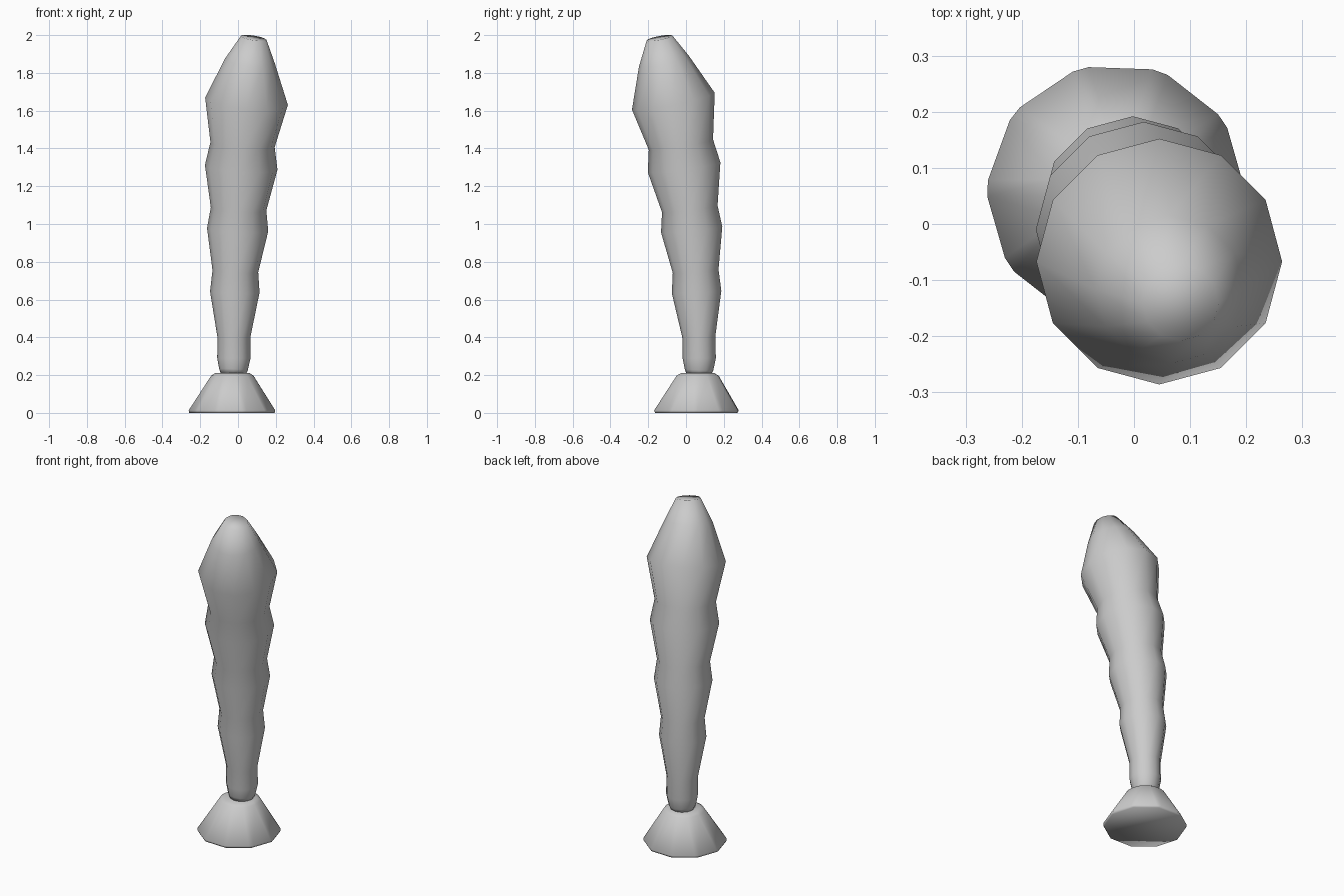
import bpy, bmesh, math
from mathutils import Vector

if "Cube" in bpy.data.objects:
    bpy.data.objects.remove(bpy.data.objects["Cube"])

# Leaning axis of the shaft: (x, y, z, radius) for each ring
RINGS = [
    (-0.026, 0.067, 0.205, 0.066), (-0.024, 0.069, 0.23, 0.076),
    (-0.022, 0.070, 0.29, 0.088), (-0.022, 0.068, 0.40, 0.087),
    (-0.017, 0.056, 0.64, 0.131), (-0.014, 0.051, 0.75, 0.121),
    (-0.002, 0.030, 0.97, 0.162), (0.003, 0.020, 1.08, 0.147),
    (0.017, -0.010, 1.30, 0.192), (0.024, -0.027, 1.42, 0.170),
    (0.045, -0.067, 1.65, 0.219), (0.064, -0.117, 1.862, 0.132),
    (0.083, -0.140, 1.985, 0.068),
]
SIDES = 12


def make_object(name, bm):
    bmesh.ops.recalc_face_normals(bm, faces=bm.faces)
    mesh = bpy.data.meshes.new(name)
    bm.to_mesh(mesh)
    bm.free()
    obj = bpy.data.objects.new(name, mesh)
    bpy.context.collection.objects.link(obj)
    return obj


# Bumpy tapering shaft: rings tilted square to the axis, then bridged
bm = bmesh.new()
loops = []
for i, (x, y, z, r) in enumerate(RINGS):
    a = Vector(RINGS[max(i - 1, 0)][:3])
    b = Vector(RINGS[min(i + 1, len(RINGS) - 1)][:3])
    t = b - a
    sx, sy = t.x / t.z, t.y / t.z
    loop = []
    for k in range(SIDES):
        ang = 2 * math.pi * k / SIDES
        dx, dy = r * math.cos(ang), r * math.sin(ang)
        loop.append(bm.verts.new((x + dx, y + dy, z - sx * dx - sy * dy)))
    loops.append(loop)
for lo, hi in zip(loops, loops[1:]):
    for k in range(SIDES):
        n = (k + 1) % SIDES
        bm.faces.new((lo[k], lo[n], hi[n], hi[k]))
bm.faces.new(loops[0])
bm.faces.new(loops[-1])
shaft = make_object("shaft", bm)
for p in shaft.data.polygons:
    p.use_smooth = True

# Ten-sided flared foot with softened edges
bm = bmesh.new()
bottom, top = [], []
for k in range(10):
    ang = math.radians(-2 + 36 * k)
    c, s = math.cos(ang), math.sin(ang)
    bottom.append(bm.verts.new((-0.032 + 0.242 * c, 0.055 + 0.242 * s, 0)))
    top.append(bm.verts.new((-0.03 + 0.108 * c, 0.062 + 0.108 * s, 0.21)))
for k in range(10):
    n = (k + 1) % 10
    bm.faces.new((bottom[k], bottom[n], top[n], top[k]))
bm.faces.new(bottom)
bm.faces.new(top)
foot = make_object("foot", bm)
bevel = foot.modifiers.new("soft_edges", 'BEVEL')
bevel.width = 0.015
bevel.segments = 1
bevel.limit_method = 'ANGLE'
bevel.angle_limit = math.radians(20)
for p in foot.data.polygons:
    p.use_smooth = True
